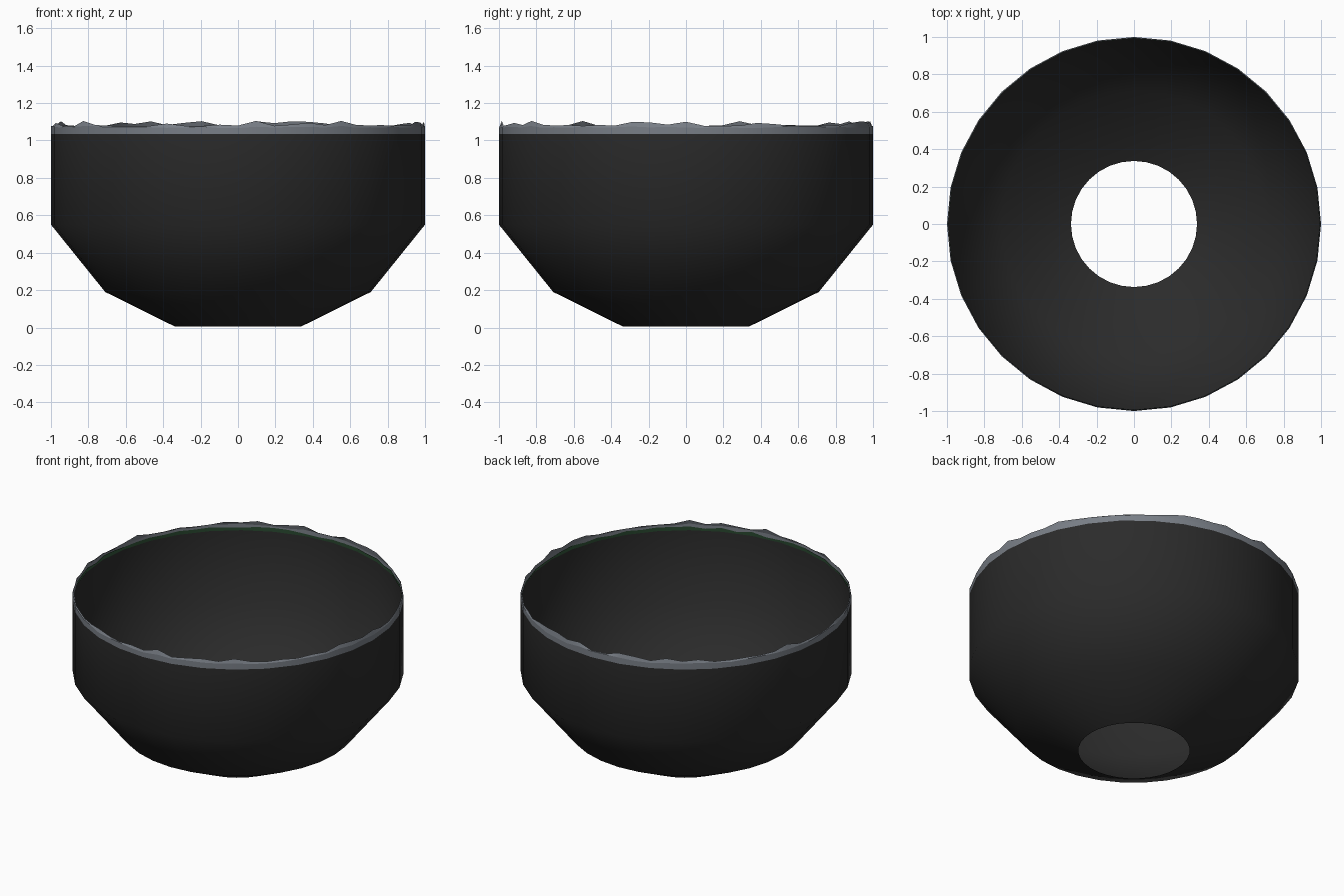
import bpy, bmesh, math, random

if "Cube" in bpy.data.objects:
    bpy.data.objects.remove(bpy.data.objects["Cube"])

random.seed(4)
SIDES = 32


def material(name, color):
    m = bpy.data.materials.new(name)
    m.diffuse_color = (*color, 1)
    m.use_nodes = True
    m.node_tree.nodes["Principled BSDF"].inputs["Base Color"].default_value = m.diffuse_color
    return m


def on_polygon(i, sub):
    """Point i on a unit 32-gon whose sides are each cut into sub pieces."""
    k, f = divmod(i, sub)
    f /= sub
    a, b = (2 * math.pi * n / SIDES for n in (k, k + 1))
    return (math.cos(a) * (1 - f) + math.cos(b) * f,
            math.sin(a) * (1 - f) + math.sin(b) * f)


def lathe(name, profile, mat, sub=1, inward=False):
    """profile: list of (radius, list of heights or one height)."""
    n = SIDES * sub
    bm = bmesh.new()
    rings = []
    for r, z in profile:
        ring = []
        for i in range(n):
            x, y = on_polygon(i, sub)
            h = z[i] if isinstance(z, list) else z
            ring.append(bm.verts.new((r * x, r * y, h)))
        rings.append(ring)
    for lo, hi in zip(rings, rings[1:]):
        for i in range(n):
            j = (i + 1) % n
            f = [lo[i], lo[j], hi[j], hi[i]]
            bm.faces.new(f[::-1] if inward else f)
    for f in bm.faces:
        f.smooth = True
    me = bpy.data.meshes.new(name)
    bm.to_mesh(me)
    bm.free()
    me.materials.append(mat)
    ob = bpy.data.objects.new(name, me)
    bpy.context.collection.objects.link(ob)
    return ob


black = material("black", (0.024, 0.024, 0.024))
grey = material("blue_grey", (0.19, 0.21, 0.24))
green = material("dark_green", (0.03, 0.09, 0.04))

# Open-bottomed bowl shell
lathe("bowl", [(0.337, 0.005), (0.71, 0.19), (1.0, 0.55), (1.0, 1.035)], black)

# Ragged heights around the rim
SUB = 2
count = SIDES * SUB
shoulder = [1.07 + random.uniform(-0.004, 0.008) for _ in range(count)]
ragged = [1.078 + 0.027 * random.random() ** 2 for _ in range(count)]
lining_top = [1.056 + random.uniform(-0.006, 0.008) for _ in range(count)]

# Grey rim band and its uneven lip
lathe("rim_band", [(1.0, 1.035), (1.0, shoulder)], grey, SUB)
lathe("ragged_lip", [(1.0, shoulder), (0.994, ragged)], grey, SUB)

# Thin green lining inside the rim
lathe("green_lining", [(0.997, 1.035), (0.993, lining_top)], green, SUB, inward=True)
